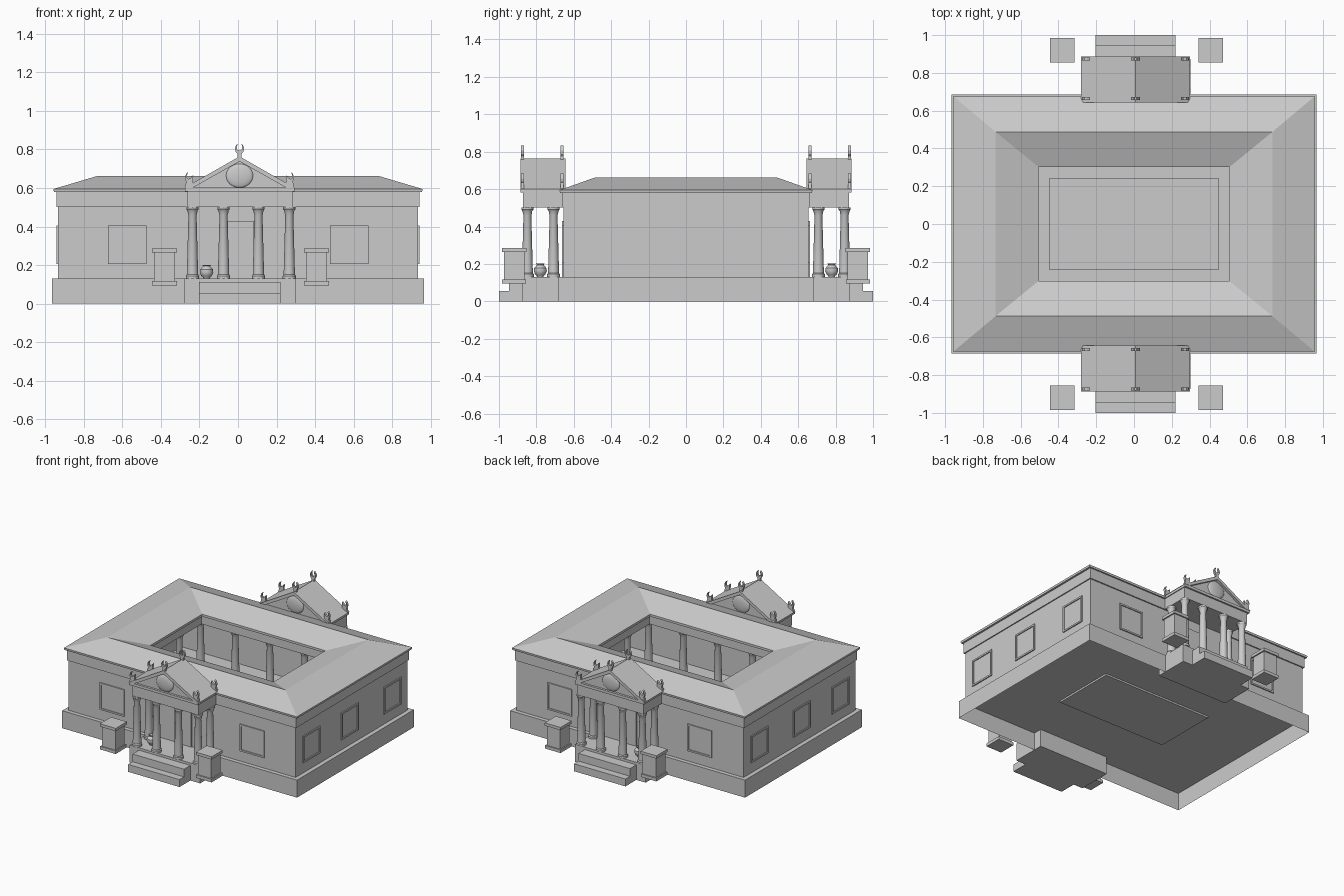
import bpy, bmesh, math
from mathutils import Vector

if "Cube" in bpy.data.objects:
    bpy.data.objects.remove(bpy.data.objects["Cube"])


def finish(name, bm, smooth=False):
    bmesh.ops.recalc_face_normals(bm, faces=bm.faces)
    me = bpy.data.meshes.new(name)
    bm.to_mesh(me)
    bm.free()
    ob = bpy.data.objects.new(name, me)
    bpy.context.collection.objects.link(ob)
    if smooth:
        bpy.context.view_layer.objects.active = ob
        ob.select_set(True)
        bpy.ops.object.shade_smooth_by_angle(angle=math.radians(35))
        ob.select_set(False)
    return ob


def loft(name, rings, cap_end=False):
    """Rectangular rings (half x, half y, z) joined in order."""
    bm = bmesh.new()
    prev = None
    for hx, hy, z in rings:
        cur = [bm.verts.new((sx * hx, sy * hy, z))
               for sx, sy in ((-1, -1), (1, -1), (1, 1), (-1, 1))]
        if prev:
            for i in range(4):
                j = (i + 1) % 4
                bm.faces.new((prev[i], prev[j], cur[j], cur[i]))
        prev = cur
    if cap_end:
        bm.faces.new(prev)
    return finish(name, bm)


def box(name, x0, x1, y0, y1, z0, z1):
    bm = bmesh.new()
    bmesh.ops.create_cube(bm, size=1)
    for v in bm.verts:
        v.co = Vector(((x0 + x1) / 2 + v.co.x * (x1 - x0),
                       (y0 + y1) / 2 + v.co.y * (y1 - y0),
                       (z0 + z1) / 2 + v.co.z * (z1 - z0)))
    return finish(name, bm)


def prism(name, pts, y0, y1):
    """Polygon in x, z extruded along y."""
    bm = bmesh.new()
    f = bm.faces.new([bm.verts.new((x, y0, z)) for x, z in pts])
    ext = bmesh.ops.extrude_face_region(bm, geom=[f])["geom"]
    for v in ext:
        if isinstance(v, bmesh.types.BMVert):
            v.co.y = y1
    return finish(name, bm)


def lathe(name, profile, x, y, n=20):
    bm = bmesh.new()
    prev = None
    for r, z in profile:
        cur = [bm.verts.new((x + r * math.cos(2 * math.pi * i / n),
                             y + r * math.sin(2 * math.pi * i / n), z)) for i in range(n)]
        if prev:
            for i in range(n):
                j = (i + 1) % n
                bm.faces.new((prev[i], prev[j], cur[j], cur[i]))
        else:
            bm.faces.new(cur)
        prev = cur
    bm.faces.new(prev)
    return finish(name, bm, True)


def column(name, x, y):
    lathe(name, [(.034, .13), (.034, .145), (.029, .152), (.029, .165), (.021, .46),
                 (.024, .468), (.026, .482), (.032, .49), (.032, .502)], x, y)


def window(name, axis, side, c, wall):
    """Framed panel standing slightly proud of a wall."""
    bm = bmesh.new()
    loops = []
    for h, hz, d in ((.1, .1, -.01), (.1, .1, .008), (.088, .088, .008), (.088, .088, .001)):
        p = [(c + a * h, .307 + b * hz) for a, b in ((-1, -1), (1, -1), (1, 1), (-1, 1))]
        w = side * (wall + d)
        loops.append([bm.verts.new((u, w, z) if axis == 'y' else (w, u, z)) for u, z in p])
    for a, b in zip(loops, loops[1:]):
        for i in range(4):
            bm.faces.new((a[i], a[(i + 1) % 4], b[(i + 1) % 4], b[i]))
    bm.faces.new(loops[-1])
    finish(name, bm)


# Hollow plinth with courtyard pool
loft("plinth_and_pool", [(.965, .685, 0), (.965, .685, .13), (.448, .24, .13), (.448, .24, .117)], True)
# Walls, entablature
loft("walls", [(.89, .61, .58), (.89, .61, .13), (.933, .655, .13), (.933, .655, .502),
               (.941, .664, .502), (.941, .664, .58)])
# Hipped ring roof with inner beam
loft("roof", [(.89, .61, .58), (.955, .674, .58), (.957, .676, .595), (.732, .487, .662),
              (.506, .302, .592), (.506, .302, .575), (.53, .33, .575), (.53, .33, .502),
              (.61, .41, .502), (.61, .41, .58), (.89, .61, .58)])

# Courtyard columns
for i in range(5):
    for s in (-1, 1):
        column("court_column", -.57 + i * .285, s * .375)
for y in (-.125, .125):
    for s in (-1, 1):
        column("court_column", s * .57, y)

# Windows
for s in (-1, 1):
    for x in (-.574, .577):
        window("window", 'y', s, x, .655)
    for y in (-.474, -.024, .474):
        window("side_window", 'x', s, y, .933)

CX = .008
horn = [(.002, 0), (.010, .012), (.021, .025), (.024, .042), (.017, .06), (.009, .068),
        (.014, .05), (.013, .037), (.006, .03), (.0, .03)]

for s in (-1, 1):
    # Porch floor and steps
    box("porch_floor", -.28, .3, s * .62, s * .873, 0, .13)
    box("upper_step", -.203, .22, s * .86, s * .947, 0, .112)
    box("lower_step", -.203, .22, s * .86, s * 1.0, 0, .055)
    # Pedestals beside the steps
    for x in (-.381, .407):
        y = s * .919
        for nm, r, a, b in (("pedestal_foot", .064, .095, .118), ("pedestal", .055, .118, .265),
                            ("pedestal_cap", .065, .265, .286)):
            box(nm, x - r, x + r, y - r, y + r, a, b)
    # Door
    box("door", -.055, .08, s * .645, s * .664, .13, .43)
    # Porch columns
    for x in (-.236, -.075, .106, .266):
        column("porch_column", x, s * .848)
    for x in (-.236, .266):
        column("rear_porch_column", x, s * .708)
    # Urn
    lathe("urn", [(.016, .13), (.018, .136), (.028, .145), (.035, .162), (.033, .178),
                  (.022, .19), (.018, .195), (.024, .202), (.018, .202), (.014, .19)],
          -.163, s * .779)
    # Porch entablature and pediment
    box("porch_beam", -.262, .286, s * .65, s * .872, .502, .582)
    box("porch_cornice", -.275, .292, s * .645, s * .884, .582, .602)
    prism("pediment", [(CX - .255, .6), (CX + .255, .6), (CX, .742)], s * .66, s * .868)
    prism("porch_roof", [(CX - .288, .6), (CX, .764), (CX + .288, .6), (CX + .245, .6),
                         (CX, .738), (CX - .245, .6)], s * .643, s * .886)
    # Rounded shield on both gable faces
    for y in (.868, .66):
        bm = bmesh.new()
        bmesh.ops.create_uvsphere(bm, u_segments=24, v_segments=12, radius=1)
        for v in bm.verts:
            v.co = Vector((CX + v.co.x * .07, s * y + v.co.y * .014, .664 + v.co.z * .062))
        finish("gable_shield", bm, True)
    # Roof ornaments: paired horns at the peak, single horns at the corners
    for y in (.873, .664):
        ya, yb = s * y - .008, s * y + .008
        box("peak_base", CX - .01, CX + .01, ya, yb, .752, .79)
        for m in (-1, 1):
            prism("peak_horn", [(CX + m * x, .764 + z) for x, z in horn], ya, yb)
            ex = CX + m * .262
            prism("corner_horn", [(ex + m * (x - .003), .615 + z) for x, z in horn], ya, yb)
            prism("corner_leaf", [(ex + m * .022, .602), (ex + m * .012, .645), (ex - m * .006, .65),
                                  (ex - m * .022, .668), (ex - m * .02, .618)], ya, yb)
